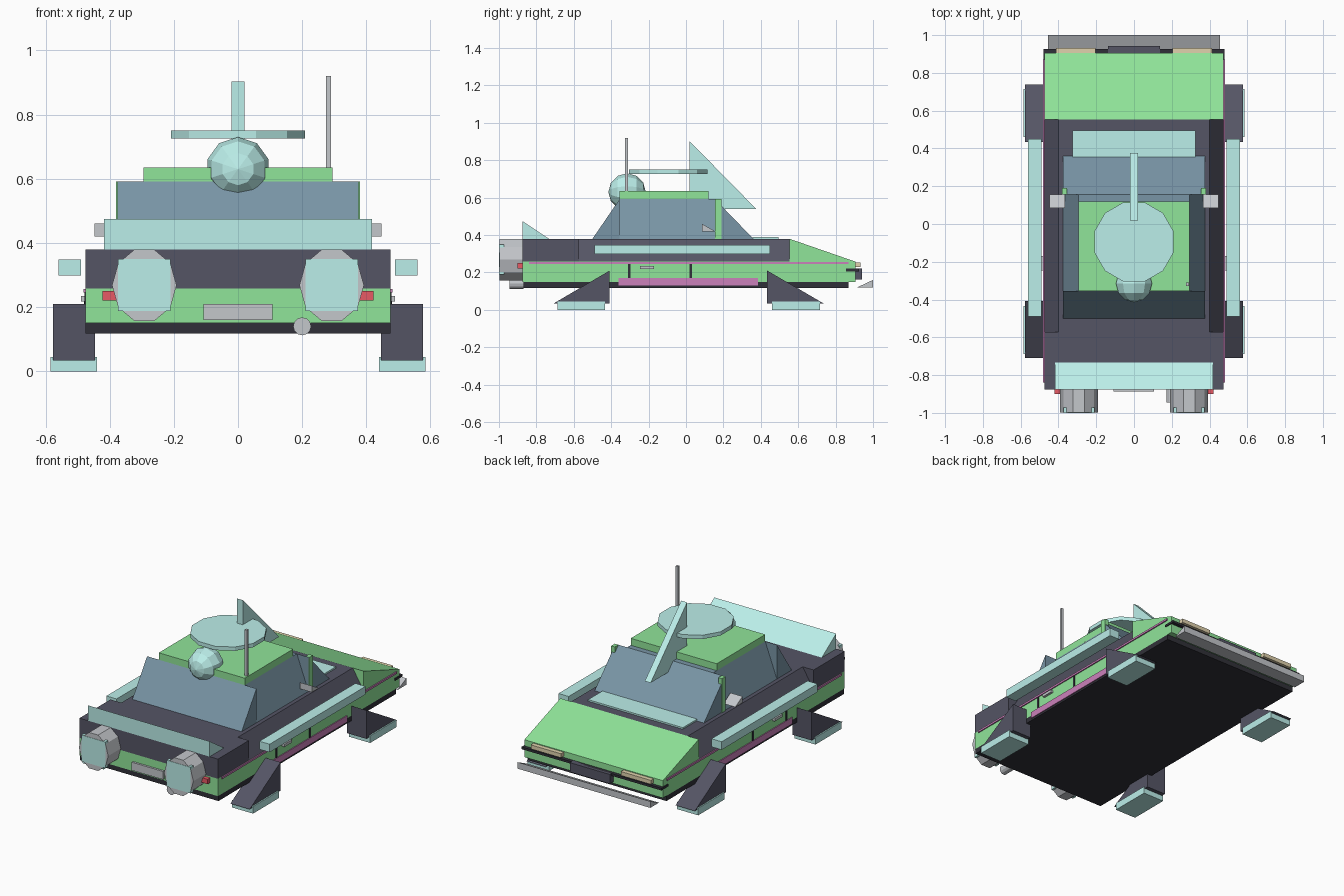
import bpy, bmesh, math
from mathutils import Matrix

if "Cube" in bpy.data.objects:
    bpy.data.objects.remove(bpy.data.objects["Cube"])


def material(name, r, g, b):
    m = bpy.data.materials.new(name)
    m.diffuse_color = (r, g, b, 1)
    m.use_nodes = True
    m.node_tree.nodes["Principled BSDF"].inputs["Base Color"].default_value = m.diffuse_color
    return m


GREEN = material("green", 0.28, 0.78, 0.32)
DARK = material("dark", 0.09, 0.09, 0.13)
BLACK = material("black", 0.03, 0.03, 0.04)
TEAL = material("teal", 0.5, 0.86, 0.82)
GLASS = material("glass", 0.19, 0.3, 0.38)
PINK = material("pink", 0.6, 0.22, 0.5)
RED = material("red", 0.8, 0.1, 0.13)
BEIGE = material("beige", 0.75, 0.65, 0.42)
GREY = material("grey", 0.55, 0.57, 0.6)


def finish(name, bm, mat):
    bmesh.ops.recalc_face_normals(bm, faces=bm.faces)
    me = bpy.data.meshes.new(name)
    bm.to_mesh(me)
    bm.free()
    me.materials.append(mat)
    ob = bpy.data.objects.new(name, me)
    bpy.context.collection.objects.link(ob)
    return ob


def prism(name, mat, pts, lo, hi, axis="x"):
    """Extrude a (y, z) profile along x, or an (x, z) profile along y."""
    bm = bmesh.new()
    place = (lambda p, t: (t, p[0], p[1])) if axis == "x" else (lambda p, t: (p[0], t, p[1]))
    a = [bm.verts.new(place(p, lo)) for p in pts]
    b = [bm.verts.new(place(p, hi)) for p in pts]
    bm.faces.new(a)
    bm.faces.new(b[::-1])
    for i in range(len(pts)):
        j = (i + 1) % len(pts)
        bm.faces.new((a[i], b[i], b[j], a[j]))
    return finish(name, bm, mat)


def box(name, mat, x0, x1, y0, y1, z0, z1):
    return prism(name, mat, [(y0, z0), (y1, z0), (y1, z1), (y0, z1)], x0, x1)


def cylinder(name, mat, sides, r, depth, loc, along_y=False, width=1.0, turn=0.0):
    bm = bmesh.new()
    m = Matrix.Translation(loc) @ Matrix.Diagonal((width, 1, 1, 1))
    if along_y:
        m = m @ Matrix.Rotation(math.pi / 2, 4, "X")
    bmesh.ops.create_cone(bm, cap_ends=True, segments=sides, radius1=r, radius2=r, depth=depth,
                          matrix=m @ Matrix.Rotation(turn, 4, "Z"))
    return finish(name, bm, mat)


def both(ob):
    """Mirror a part to the other side of the car."""
    ob.modifiers.new("mirror", "MIRROR")
    return ob


# Body
box("chassis", BLACK, -0.475, 0.475, -0.87, 0.87, 0.118, 0.15)
box("lower_body", GREEN, -0.475, 0.475, -0.875, 0.905, 0.15, 0.258)
box("front_deck", DARK, -0.475, 0.475, -0.875, -0.572, 0.258, 0.38)
prism("upper_body", DARK, [(-0.475, 0.258), (0.475, 0.258), (0.4, 0.38), (-0.4, 0.38)],
      -0.572, 0.553, "y")
prism("hood", GREEN, [(0.553, 0.258), (0.905, 0.258), (0.553, 0.38)], -0.475, 0.475)

# Side trim
both(box("side_stripe", PINK, 0.47, 0.482, -0.84, 0.87, 0.245, 0.257))
both(box("side_skirt", PINK, 0.46, 0.48, -0.36, 0.385, 0.13, 0.17))
for y in (-0.303, 0.025):
    both(box("door_seam", BLACK, 0.47, 0.478, y - 0.007, y + 0.007, 0.17, 0.245))
both(box("door_handle", GREY, 0.475, 0.49, -0.245, -0.17, 0.218, 0.235))
both(box("side_rail", TEAL, 0.49, 0.56, -0.49, 0.45, 0.298, 0.348))

# Cabin
prism("front_window", GLASS, [(-0.5, 0.38), (-0.355, 0.38), (-0.355, 0.592)], -0.375, 0.375)
prism("rear_window", GLASS, [(0.155, 0.38), (0.36, 0.38), (0.155, 0.592)], -0.375, 0.375)
prism("side_windows", GLASS, [(-0.375, 0.38), (0.375, 0.38), (0.295, 0.592), (-0.295, 0.592)],
      -0.355, 0.155, "y")
box("roof", GREEN, -0.295, 0.295, -0.355, 0.12, 0.592, 0.635)
both(box("window_post", GREEN, 0.355, 0.38, 0.155, 0.19, 0.38, 0.592))
both(prism("mirror_pod", GREY, [(0.085, 0.46), (0.085, 0.42), (0.155, 0.42)], 0.365, 0.447))
box("hood_vent", TEAL, -0.325, 0.325, 0.355, 0.495, 0.375, 0.39)

# Roof equipment
cylinder("roof_disc", TEAL, 12, 0.217, 0.024, (0, -0.095, 0.738), turn=math.pi / 12)
bm = bmesh.new()
bmesh.ops.create_uvsphere(bm, u_segments=10, v_segments=6, radius=0.1,
                          matrix=Matrix.Translation((0, -0.315, 0.63))
                          @ Matrix.Rotation(math.pi / 2, 4, "X"))
finish("sensor_ball", bm, TEAL)
prism("tail_fin", TEAL, [(0.018, 0.54), (0.375, 0.54), (0.018, 0.903)], -0.02, 0.02)
box("antenna", GREY, 0.274, 0.29, -0.327, -0.311, 0.63, 0.92)

# Thruster end
prism("spoiler", TEAL, [(-0.875, 0.38), (-0.733, 0.38), (-0.875, 0.475)], -0.418, 0.418)
both(cylinder("thruster", GREY, 10, 0.117, 0.128, (0.292, -0.934, 0.268), True, 0.86, math.pi / 2))
both(box("thruster_nozzle", TEAL, 0.21, 0.374, -1.0, -0.972, 0.188, 0.35))
both(box("tail_light", RED, 0.36, 0.422, -0.9, -0.87, 0.22, 0.25))
box("number_plate", GREY, -0.108, 0.107, -0.888, -0.87, 0.16, 0.21)
cylinder("exhaust", GREY, 12, 0.028, 0.075, (0.2, -0.907, 0.14), True)

# Nose end
both(box("headlight", BEIGE, 0.205, 0.412, 0.895, 0.932, 0.228, 0.253))
box("grille", DARK, -0.137, 0.137, 0.895, 0.942, 0.162, 0.22)
box("bumper_strip", BLACK, -0.48, 0.48, 0.855, 0.926, 0.206, 0.22)
prism("splitter", GREY, [(0.915, 0.12), (1.0, 0.12), (1.0, 0.16)], -0.455, 0.455)

# Landing legs and pads
for end, back, tip in (("front", -0.408, -0.71), ("rear", 0.434, 0.738)):
    both(prism(end + "_leg", DARK, [(back, 0.21), (back, 0.033), (tip, 0.033)], 0.445, 0.577))
    far = tip + (0.022 if tip < 0 else -0.022)
    y0, y1 = sorted((back + (far - back) * 0.09, far))
    both(box(end + "_foot_pad", TEAL, 0.44, 0.585, y0, y1, 0.0, 0.044))
